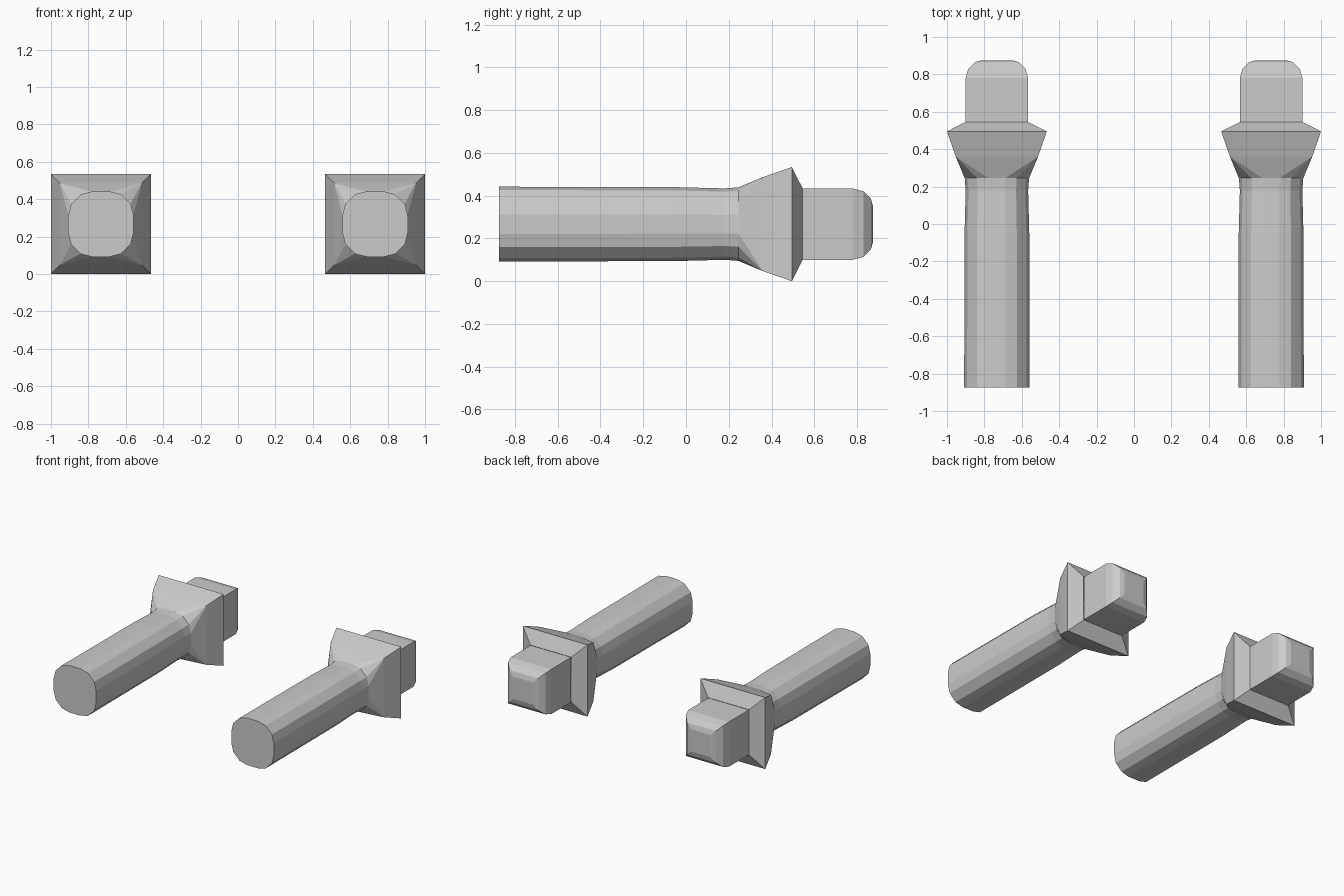
import bpy
import bmesh

cube = bpy.data.objects.get("Cube")
if cube:
    bpy.data.objects.remove(cube)

CENTRE_X, CENTRE_Z = 0.733, 0.267

grey = bpy.data.materials.new("plain grey")
grey.use_nodes = True
colour = (0.6, 0.6, 0.6, 1)
grey.diffuse_color = colour
grey.node_tree.nodes["Principled BSDF"].inputs["Base Color"].default_value = colour


def round_ring(half):
    """Rounded square outline, four points per quarter turn."""
    quarter = [(1, 0.26), (0.91, 0.615), (0.615, 0.91), (0.26, 1)]
    points = []
    for turn in range(4):
        points += [(a * half, b * half) for a, b in quarter]
        quarter = [(-b, a) for a, b in quarter]
    return points


def square_ring(half):
    """Square outline with four coincident points at each corner."""
    corners = [(half, half), (-half, half), (-half, -half), (half, -half)]
    return [corner for corner in corners for _ in range(4)]


def loft(name, sections, cap_front=False, cap_back=False):
    """Skin (y, ring) sections into one solid part."""
    bm = bmesh.new()
    rings = [[bm.verts.new((CENTRE_X + x, y, CENTRE_Z + z)) for x, z in ring]
             for y, ring in sections]
    for a, b in zip(rings, rings[1:]):
        for i in range(16):
            j = (i + 1) % 16
            bm.faces.new((a[i], a[j], b[j], b[i]))
    if cap_front:
        bm.faces.new(rings[0])
    if cap_back:
        bm.faces.new(rings[-1])
    bmesh.ops.remove_doubles(bm, verts=bm.verts[:], dist=0.0005)
    bmesh.ops.recalc_face_normals(bm, faces=bm.faces[:])
    mesh = bpy.data.meshes.new(name)
    bm.to_mesh(mesh)
    bm.free()
    mesh.materials.append(grey)
    obj = bpy.data.objects.new(name, mesh)
    bpy.context.collection.objects.link(obj)
    # Matching part on the other side
    obj.modifiers.new("other side", "MIRROR").use_mirror_merge = False
    return obj


# Long rounded shaft, slightly waisted near the collar
loft("shaft", [(-0.875, round_ring(0.175)), (-0.05, round_ring(0.173)),
               (0.18, round_ring(0.167)), (0.245, round_ring(0.172))],
     cap_front=True)

# Flared collar, turning from round to square
loft("collar", [(0.245, round_ring(0.172)), (0.36, square_ring(0.22)),
                (0.495, square_ring(0.267)), (0.545, square_ring(0.168))])

# Square head with a rounded tip
loft("head", [(0.545, square_ring(0.167)), (0.78, square_ring(0.167)),
              (0.83, square_ring(0.153)), (0.865, square_ring(0.118)),
              (0.875, square_ring(0.083))],
     cap_back=True)
